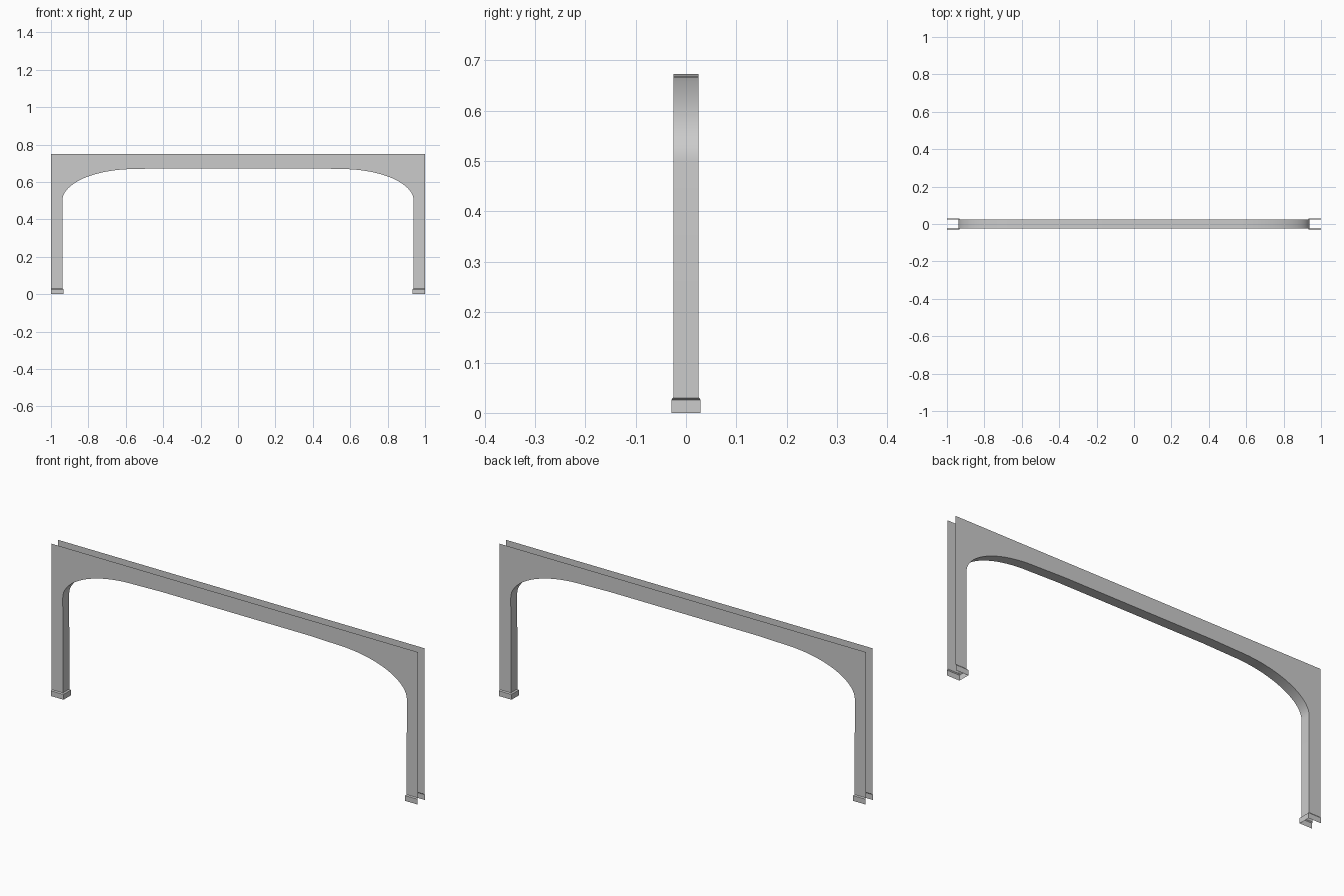
import bpy, bmesh, math

if "Cube" in bpy.data.objects:
    bpy.data.objects.remove(bpy.data.objects["Cube"])

HALF_Y = 0.025


def finish(name, bm):
    """Turn a right-half bmesh into an object mirrored across x = 0."""
    mesh = bpy.data.meshes.new(name)
    bm.to_mesh(mesh)
    bm.free()
    ob = bpy.data.objects.new(name, mesh)
    bpy.context.collection.objects.link(ob)
    bpy.ops.object.select_all(action='DESELECT')
    ob.select_set(True)
    bpy.context.view_layer.objects.active = ob
    bpy.ops.object.shade_smooth_by_angle(angle=math.radians(30))
    mirror = ob.modifiers.new("mirror", 'MIRROR')
    mirror.use_axis[0] = True
    return ob


# Inner edge of the arch: flat middle, elliptical haunch, straight leg
cx, cz, rx, rz = 0.55, 0.50, 0.389, 0.169
inner = [(0, 0.673), (0.40, 0.673)]
steps = 20
for i in range(steps + 1):
    a = math.pi / 2 * (1 - i / steps)
    inner.append((cx + rx * math.cos(a), cz + rz * math.sin(a)))
inner += [(0.938, 0.24), (0.938, 0.03)]
outer = [(1, 0.03), (1, 0.75), (0, 0.75)]

# Arch frame: front and back plates joined by the inner face, outside left open
bm = bmesh.new()
front_in = [bm.verts.new((x, -HALF_Y, z)) for x, z in inner]
back_in = [bm.verts.new((x, HALF_Y, z)) for x, z in inner]
front_out = [bm.verts.new((x, -HALF_Y, z)) for x, z in outer]
back_out = [bm.verts.new((x, HALF_Y, z)) for x, z in outer]
bm.faces.new(front_in + front_out)
bm.faces.new((back_in + back_out)[::-1])
for i in range(len(inner) - 1):
    bm.faces.new((front_in[i], back_in[i], back_in[i + 1], front_in[i + 1]))
finish("arch_frame", bm)

# Feet: three-sided skirting with a chamfered top, open outside and below
bm = bmesh.new()
rings = []
for z, x, y in ((0, 0.932, 0.029), (0.026, 0.932, 0.029), (0.031, 0.938, HALF_Y)):
    rings.append([bm.verts.new(p) for p in ((1, -y, z), (x, -y, z), (x, y, z), (1, y, z))])
for low, high in zip(rings, rings[1:]):
    for i in range(3):
        bm.faces.new((low[i], high[i], high[i + 1], low[i + 1]))
finish("foot_trim", bm)
